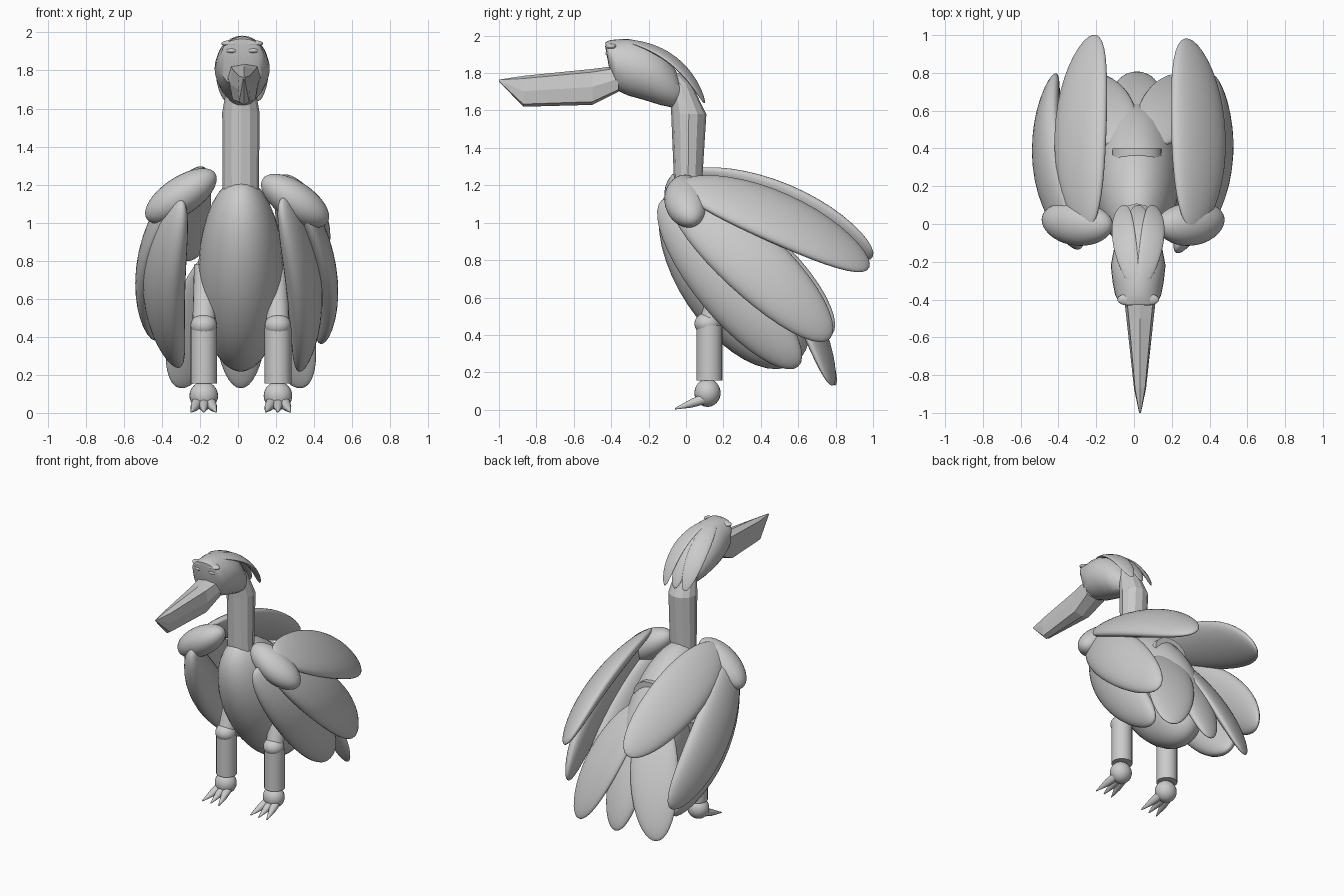
import bpy, bmesh, math
from mathutils import Vector, Matrix

if "Cube" in bpy.data.objects:
    bpy.data.objects.remove(bpy.data.objects["Cube"], do_unlink=True)

grey = bpy.data.materials.new("plain_grey")
grey.use_nodes = True
GREY = (0.6, 0.6, 0.6, 1)
grey.diffuse_color = GREY
grey.node_tree.nodes["Principled BSDF"].inputs["Base Color"].default_value = GREY


def finish(name, bm, smooth=True):
    bmesh.ops.recalc_face_normals(bm, faces=bm.faces)
    mesh = bpy.data.meshes.new(name)
    bm.to_mesh(mesh)
    bm.free()
    mesh.materials.append(grey)
    ob = bpy.data.objects.new(name, mesh)
    bpy.context.scene.collection.objects.link(ob)
    if smooth:
        bpy.ops.object.select_all(action="DESELECT")
        ob.select_set(True)
        bpy.context.view_layer.objects.active = ob
        bpy.ops.object.shade_smooth_by_angle(angle=math.radians(40))
    return ob


def feather(name, base, tip, normal, width, thick, bend=0.0):
    """Flattened ellipsoid from base to tip, bowed along its normal."""
    base, tip = Vector(base), Vector(tip)
    axis = (tip - base).normalized()
    n = Vector(normal)
    n = (n - axis * n.dot(axis)).normalized()
    side = n.cross(axis)
    mid, half = (base + tip) / 2, (tip - base).length / 2
    bm = bmesh.new()
    bmesh.ops.create_uvsphere(bm, u_segments=32, v_segments=20, radius=1)
    for v in bm.verts:
        a, b, t = v.co
        v.co = mid + side * a * width + n * (b * thick + bend * (1 - t * t)) + axis * t * half
    return finish(name, bm)


def ball(name, center, radii):
    bm = bmesh.new()
    bmesh.ops.create_uvsphere(bm, u_segments=24, v_segments=16, radius=1)
    bm.transform(Matrix.Translation(center) @ Matrix.Diagonal((*radii, 1)))
    return finish(name, bm)


def loft(name, rings, sides, smooth=True, power=1.0):
    """Skin between rings given as (center, first radius vector, second radius vector)."""
    bm = bmesh.new()
    loops = []
    for c, u, w in rings:
        loop = []
        for i in range(sides):
            a = math.tau * i / sides
            ca, sa = math.cos(a), math.sin(a)
            ca = math.copysign(abs(ca) ** power, ca) if abs(ca) > 1e-6 else 0
            sa = math.copysign(abs(sa) ** power, sa) if abs(sa) > 1e-6 else 0
            loop.append(bm.verts.new(Vector(c) + Vector(u) * ca + Vector(w) * sa))
        loops.append(loop)
    for p, q in zip(loops, loops[1:]):
        for i in range(sides):
            j = (i + 1) % sides
            bm.faces.new((p[i], p[j], q[j], q[i]))
    bm.faces.new(loops[0])
    bm.faces.new(loops[-1])
    return finish(name, bm, smooth)


def along_y(sections, x):
    """Rings from (y, bottom, top, half width)."""
    return [((x, y, (lo + hi) / 2), (hw, 0, 0), (0, 0, (hi - lo) / 2))
            for y, lo, hi, hw in sections]


def along_z(sections):
    """Rings from (x, y, z, x radius, y radius)."""
    return [((x, y, z), (rx, 0, 0), (0, ry, 0)) for x, y, z, rx, ry in sections]


MID = 0.015

# Body, tilted down toward the tail, with a small ledge on the back
feather("body", (MID, -0.06, 1.205), (MID, 0.58, 0.245), (0, 0.835, 0.55), 0.225, 0.3)
loft("back_ledge", along_y([(0.25, 0.865, 1.065, 0.13), (0.4, 0.865, 1.065, 0.13)], MID), 32)

# Neck
loft("neck", along_z([(MID, 0.01, 1.12, 0.095, 0.07), (MID, 0.015, 1.58, 0.098, 0.094),
                      (MID, -0.03, 1.74, 0.07, 0.06), (MID, -0.08, 1.8, 0.05, 0.05)]),
     12, smooth=False)

# Head
HEAD_X = 0.022
loft("head", along_y([(-0.43, 1.93, 1.965, 0.07), (-0.41, 1.82, 1.975, 0.105),
                      (-0.375, 1.71, 1.98, 0.122), (-0.31, 1.68, 1.983, 0.135),
                      (-0.22, 1.655, 1.965, 0.145), (-0.14, 1.63, 1.92, 0.13),
                      (-0.07, 1.615, 1.84, 0.1), (-0.02, 1.65, 1.75, 0.05)], HEAD_X), 28)

# Beak with a deep square-ended pouch
loft("beak", along_y([(-0.36, 1.7, 1.84, 0.088), (-0.5, 1.63, 1.822, 0.072),
                      (-0.87, 1.62, 1.785, 0.032), (-1.0, 1.755, 1.765, 0.005)], 0.032),
     8, smooth=False, power=0.55)

# Eyes under half-closed lids
for s, word in ((-1, "right"), (1, "left")):
    ball(word + "_eye", (HEAD_X + s * 0.055, -0.405, 1.905), (0.036, 0.026, 0.016))
    ball(word + "_brow", (HEAD_X + s * 0.05, -0.4, 1.942), (0.06, 0.032, 0.018))

# Crest of three feathers
for s, word in ((-1, "right"), (0, "middle"), (1, "left")):
    feather(word + "_crest_feather", (HEAD_X + s * 0.02, -0.33, 1.975),
            (HEAD_X + s * 0.08, 0.1, 1.64), (s * 0.35, 0.62, 0.78), 0.064, 0.016, 0.078)

# Wings, each with a shoulder and three large feathers; the two sides differ a little
wings = {
    "left": {
        "shoulder": ((0.13, -0.01, 1.23), (0.47, 0.03, 1.0), (0, -1, 0), 0.1, 0.115, 0.01),
        "upper": ((0.31, -0.03, 1.21), (0.29, 0.98, 0.76), (0.7, 0.3, 0.7), 0.19, 0.06, 0.06),
        "middle": ((0.3, -0.07, 1.16), (0.425, 0.77, 0.38), (0.95, 0.1, 0.2), 0.18, 0.07, 0.08),
        "lower": ((0.23, -0.13, 1.12), (0.33, 0.6, 0.23), (0.95, -0.2, -0.1), 0.175, 0.085, 0.07),
    },
    "right": {
        "shoulder": ((-0.12, -0.01, 1.26), (-0.48, 0.03, 1.02), (0, -1, 0), 0.1, 0.115, 0.01),
        "upper": ((-0.25, -0.03, 1.25), (-0.22, 1.0, 0.82), (-0.7, 0.3, 0.7), 0.18, 0.06, 0.07),
        "middle": ((-0.33, -0.06, 1.16), (-0.42, 0.78, 0.4), (-0.95, 0.1, 0.2), 0.18, 0.07, 0.085),
        "lower": ((-0.3, -0.11, 1.12), (-0.32, 0.6, 0.25), (-0.9, -0.35, -0.1), 0.175, 0.1, 0.085),
    },
}
for side, parts in wings.items():
    for part, args in parts.items():
        feather(f"{side}_wing_{part}", *args)

# Tail fan
feather("middle_tail_feather", (MID, 0.42, 0.88), (MID, 0.8, 0.13), (0, 0.9, 0.45), 0.14, 0.05, 0.03)
for s, word in ((-1, "right"), (1, "left")):
    feather(word + "_tail_feather", (MID + s * 0.06, 0.42, 0.9), (MID + s * 0.32, 0.78, 0.13),
            (s * 0.3, 0.88, 0.45), 0.165, 0.045, 0.04)

# Legs and clawed feet
for x, word in ((-0.18, "right"), (0.21, "left")):
    loft(word + "_thigh", along_z([(x, 0.12, 0.45, 0.06, 0.06), (x * 0.95, 0.23, 0.78, 0.06, 0.06)]), 20)
    ball(word + "_knee", (x, 0.115, 0.46), (0.07, 0.07, 0.06))
    loft(word + "_shin", along_z([(x, 0.125, 0.155, 0.07, 0.07), (x, 0.125, 0.45, 0.07, 0.07)]), 20)
    ball(word + "_foot", (x, 0.115, 0.09), (0.075, 0.07, 0.075))
    for d, toe in ((-1, "right"), (0, "middle"), (1, "left")):
        rings = []
        for y, z, r, spread in ((0.1, 0.06, 0.032, 0.03), (0.03, 0.035, 0.025, 0.045),
                                (-0.06, 0.005, 0.004, 0.065)):
            rings.append(((x + d * spread, y, z), (r, 0, 0), (0, 0, r)))
        loft(f"{word}_foot_{toe}_claw", rings, 10)
